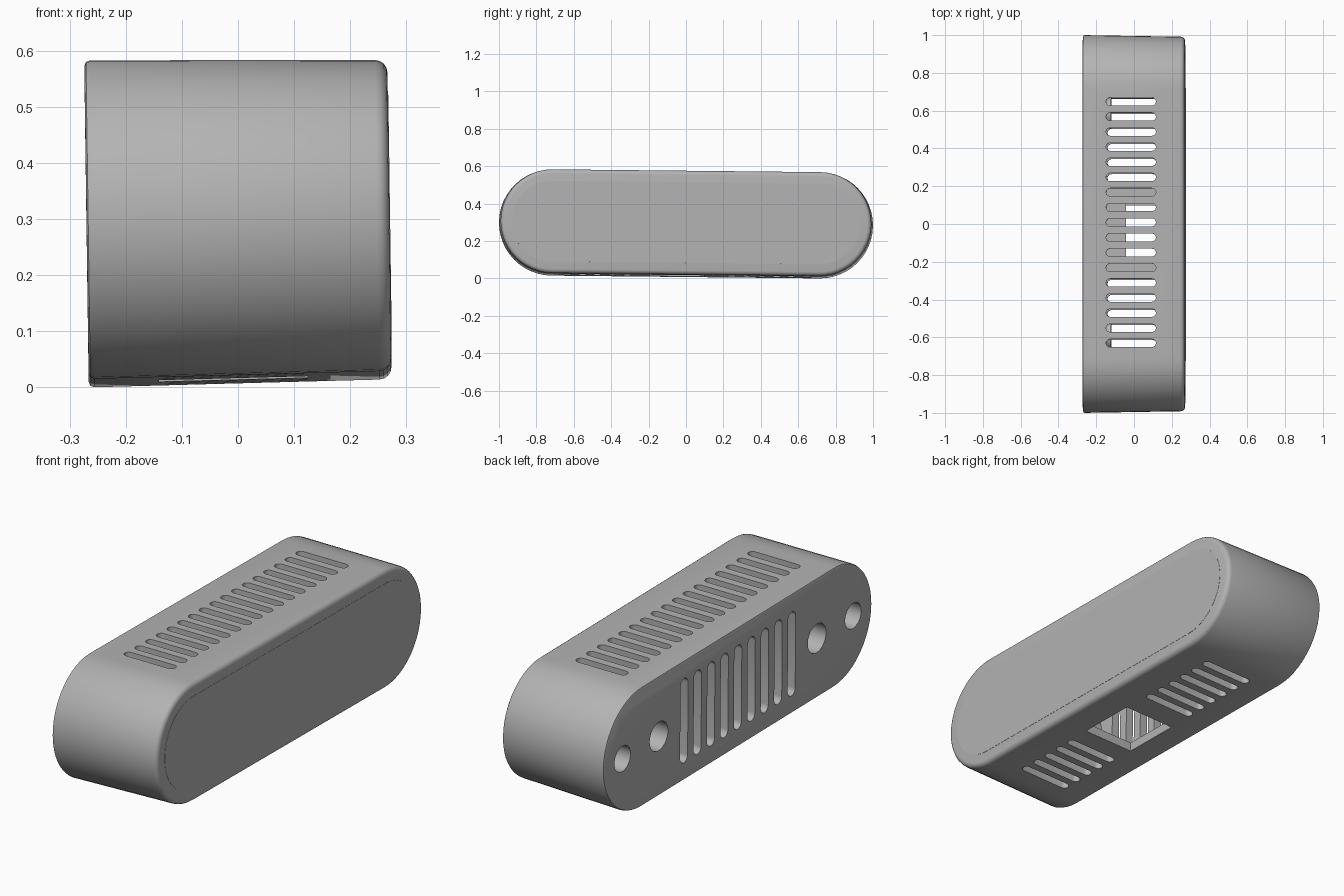
import bpy, bmesh, math
from mathutils import Matrix

if "Cube" in bpy.data.objects:
    bpy.data.objects.remove(bpy.data.objects["Cube"])

CZ = 0.295
TILT = (Matrix.Translation((0, 0, CZ)) @ Matrix.Rotation(math.radians(-0.6), 4, 'X')
        @ Matrix.Rotation(math.radians(-0.8), 4, 'Y'))

grey = bpy.data.materials.new("grey plastic")
grey.diffuse_color = (0.45, 0.45, 0.45, 1)
grey.use_nodes = True
grey.node_tree.nodes["Principled BSDF"].inputs["Base Color"].default_value = grey.diffuse_color


def stadium(half_len, r, n=24):
    """Rounded-end outline as (u, v) points, long axis along u."""
    c = half_len - r
    pts = []
    for side in (0, 1):
        for i in range(n + 1):
            a = -math.pi / 2 + math.pi * (i / n + side)
            pts.append(((c if side == 0 else -c) + r * math.cos(a), r * math.sin(a)))
    return pts


def circle(r, n=32):
    return [(r * math.cos(2 * math.pi * i / n), r * math.sin(2 * math.pi * i / n)) for i in range(n)]


def loft(bm, rings):
    """Closed solid through a list of equally sized point rings."""
    vs = [[bm.verts.new(p) for p in ring] for ring in rings]
    for a, b in zip(vs, vs[1:]):
        for i in range(len(a)):
            j = (i + 1) % len(a)
            bm.faces.new((a[i], a[j], b[j], b[i]))
    bm.faces.new(vs[0][::-1])
    bm.faces.new(vs[-1])


def along_x(outline, x, y=0):
    return [(x, y + u, v) for u, v in outline]


def make(name, bm):
    bmesh.ops.recalc_face_normals(bm, faces=bm.faces)
    me = bpy.data.meshes.new(name)
    bm.to_mesh(me)
    bm.free()
    me.materials.append(grey)
    ob = bpy.data.objects.new(name, me)
    bpy.context.collection.objects.link(ob)
    return ob


def body_solid(name, sections):
    bm = bmesh.new()
    loft(bm, [along_x(stadium(h, r), x) for x, h, r in sections])
    return make(name, bm)


def cut(ob, cutter):
    """Boolean subtract, bake the result and drop the cutter."""
    m = ob.modifiers.new("cut", 'BOOLEAN')
    m.operation, m.solver, m.object = 'DIFFERENCE', 'EXACT', cutter
    bpy.context.view_layer.update()
    new = bpy.data.meshes.new_from_object(ob.evaluated_get(bpy.context.evaluated_depsgraph_get()))
    ob.modifiers.clear()
    ob.data = new
    bpy.data.objects.remove(cutter)


# Outer case: slight draft, small edge round on the left, larger on the right
def section(x, inset):
    t = (x + 0.27) / 0.54
    return (x, 1.0 - 0.009 * t - inset, 0.284 - 0.007 * t - inset)


rounds = [section(-0.27 + 0.01 * (1 - math.sin(a)), 0.01 * (1 - math.cos(a)))
          for a in (math.pi / 2, math.pi / 4, 0)]
rounds += [section(0.27 - 0.022 * (1 - math.sin(a)), 0.022 * (1 - math.cos(a)))
           for a in (0, math.pi / 8, math.pi / 4, math.pi * 3 / 8, math.pi / 2)]
case = body_solid("case", rounds)
cut(case, body_solid("cavity", [(-0.23, 0.955, 0.24), (0.23, 0.95, 0.235)]))

# Vents, base opening and round holes
bm = bmesh.new()
for i in range(17):
    y = 0.645 - 0.0799 * i
    slot = stadium(0.132, 0.021, 8)
    spans = [(0.2, 0.4)] if 6 <= i <= 11 else [(0.2, 0.4), (-0.4, -0.2)]
    for z0, z1 in spans:
        loft(bm, [[(u - 0.012, y + v, z) for u, v in slot] for z in (z0, z1)])
for i in range(9):
    grille = [(v, u) for u, v in stadium(0.2, 0.028, 8)]
    loft(bm, [along_x(grille, x, -0.4 + 0.1 * i) for x in (-0.3, -0.2)])
HOLES = [(s * y, r) for s in (-1, 1) for y, r in ((0.588, 0.068), (0.858, 0.06))]
for y, r in HOLES:
    loft(bm, [along_x(circle(r), x, y) for x in (-0.3, -0.2)])
base = [(-0.145, -0.19), (0.12, -0.19), (0.12, 0.10), (-0.145, 0.10)]
loft(bm, [[(x, y, z) for x, y in base] for z in (-0.4, -0.2)])
cut(case, make("openings", bm))

# Sleeves behind the round holes
parts = [case]
for y, r in HOLES:
    bm = bmesh.new()
    rings = [along_x(circle(rr), x, y) for rr, x in
             ((r, -0.232), (r, -0.12), (r + 0.015, -0.12), (r + 0.015, -0.232))]
    vs = [[bm.verts.new(p) for p in ring] for ring in rings]
    for a, b in zip(vs, vs[1:] + vs[:1]):
        for i in range(len(a)):
            j = (i + 1) % len(a)
            bm.faces.new((a[i], a[j], b[j], b[i]))
    parts.append(make("hole_sleeve", bm))

# Inner shelf above the base opening
bm = bmesh.new()
shelf = [(-0.231, -0.2), (-0.04, -0.2), (-0.04, 0.11), (-0.231, 0.11)]
loft(bm, [[(x, y, z) for x, y in shelf] for z in (0.205, 0.22)])
parts.append(make("inner_shelf", bm))

# Cover plate, nearly flush with the right face
parts.append(body_solid("cover_plate", [(0.265, 0.932, 0.215), (0.271, 0.932, 0.215)]))

for ob in parts:
    ob.data.transform(TILT)
    bpy.ops.object.select_all(action='DESELECT')
    ob.select_set(True)
    bpy.context.view_layer.objects.active = ob
    bpy.ops.object.shade_smooth_by_angle(angle=math.radians(30))
